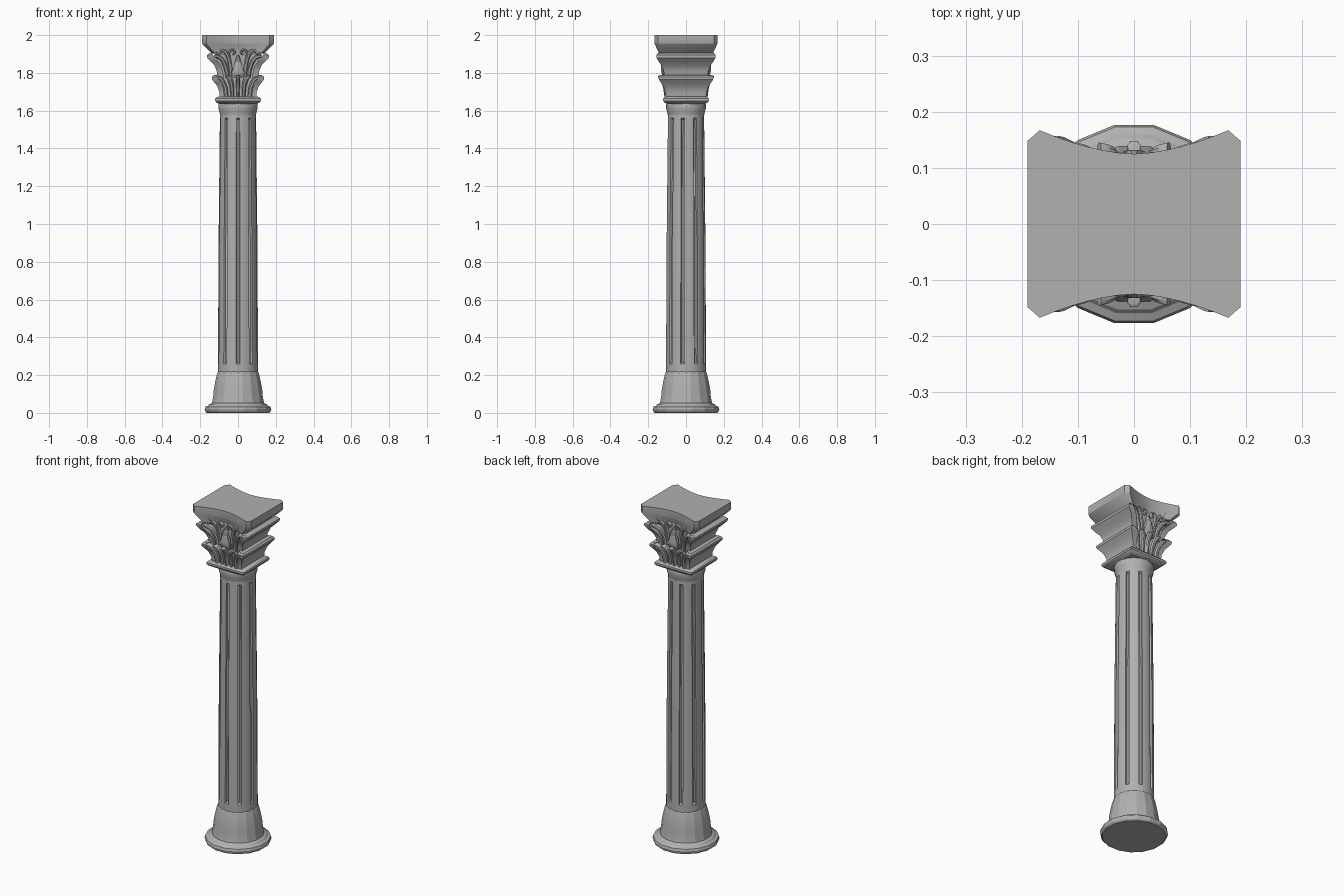
import bpy, bmesh
from math import sin, cos, pi, radians
from mathutils import Vector

if "Cube" in bpy.data.objects:
    bpy.data.objects.remove(bpy.data.objects["Cube"])

stone = bpy.data.materials.new("grey_stone")
stone.diffuse_color = (.44, .44, .44, 1)
stone.use_nodes = True
stone.node_tree.nodes["Principled BSDF"].inputs["Base Color"].default_value = stone.diffuse_color


def finish(name, bm, angle=35):
    bmesh.ops.recalc_face_normals(bm, faces=bm.faces)
    me = bpy.data.meshes.new(name)
    bm.to_mesh(me)
    bm.free()
    me.materials.append(stone)
    ob = bpy.data.objects.new(name, me)
    bpy.context.collection.objects.link(ob)
    bpy.ops.object.select_all(action='DESELECT')
    ob.select_set(True)
    bpy.context.view_layer.objects.active = ob
    bpy.ops.object.shade_smooth_by_angle(angle=radians(angle))
    return ob


def skin(bm, rings):
    """Bridge closed rings of equal length and cap both ends."""
    vs = [[bm.verts.new(p) for p in r] for r in rings]
    n = len(vs[0])
    for a, b in zip(vs, vs[1:]):
        for i in range(n):
            j = (i + 1) % n
            bm.faces.new((a[i], a[j], b[j], b[i]))
    bm.faces.new(vs[0])
    bm.faces.new(vs[-1])


def lathe(name, profile, n=16, angle=35):
    bm = bmesh.new()
    skin(bm, [[(r * cos(2 * pi * (i + .5) / n), r * sin(2 * pi * (i + .5) / n), z)
               for i in range(n)] for r, z in profile])
    return finish(name, bm, angle)


def box_ring(x0, x1, hy, z):
    return [(x0, -hy, z), (x1, -hy, z), (x1, hy, z), (x0, hy, z)]


# flared round base
lathe("base", [(.168, 0), (.176, .007), (.18, .02), (.176, .032), (.162, .038),
               (.155, .046), (.141, .052), (.134, .085), (.131, .12), (.124, .16),
               (.116, .195), (.11, .215), (.104, .222)], angle=20)

# shaft with nine flutes, one facing the front
bm = bmesh.new()
rings = []
for z, r, d in [(.21, .106, 0), (.26, .106, 0), (.268, .106, 1), (.9, .103, 1),
                (1.552, .096, 1), (1.56, .096, 0), (1.6, .095, 0)]:
    ring = []
    for k in range(9):
        for off, dep in [(-20, 0), (-12, 0), (-5.5, 0), (-4.5, .010), (0, .013),
                         (4.5, .010), (5.5, 0), (12, 0)]:
            a = radians(-90 + 40 * k + off)
            rr = r - dep * d
            ring.append((rr * cos(a), rr * sin(a), z))
    rings.append(ring)
skin(bm, rings)
finish("fluted_shaft", bm, 30)

# round neck
lathe("neck", [(.096, 1.575), (.099, 1.59), (.105, 1.61), (.106, 1.63), (.1, 1.65)], 18)

# square moulding under the capital
bm = bmesh.new()
skin(bm, [box_ring(-h, h, h, z) for h, z in
          [(.1, 1.635), (.106, 1.64), (.115, 1.644), (.121, 1.652), (.121, 1.664),
           (.115, 1.671), (.1, 1.675)]])
finish("square_moulding", bm)

# inner bell of the capital
bm = bmesh.new()
skin(bm, [box_ring(-hx, hx, hy, z) for z, hx, hy in
          [(1.665, .085, .095), (1.78, .10, .102), (1.87, .115, .11), (1.96, .13, .117)]])
finish("capital_bell", bm)

# stepped leaf slabs on the left and right: z, inner x, outer x, half depth
lower = [(1.668, .07, .096, .106), (1.70, .072, .099, .109), (1.73, .078, .110, .120),
         (1.752, .09, .127, .135), (1.765, .102, .138, .144), (1.778, .112, .139, .145),
         (1.787, .11, .13, .137), (1.79, .09, .112, .118)]
upper = [(1.775, .075, .108, .113), (1.81, .08, .113, .118), (1.84, .09, .125, .130),
         (1.86, .105, .145, .145), (1.88, .125, .164, .155), (1.894, .135, .165, .157),
         (1.904, .13, .152, .15), (1.908, .10, .128, .135)]
corner = [(1.895, .06, .122, .118), (1.92, .085, .14, .132), (1.958, .115, .17, .145)]
for s, side in ((-1, "left"), (1, "right")):
    for name, rows in (("lower_leaf", lower), ("upper_leaf", upper), ("corner_support", corner)):
        bm = bmesh.new()
        skin(bm, [box_ring(s * a, s * b, hy, z) for z, a, b, hy in rows])
        finish(f"{name}_{side}", bm)

# abacus with concave front and back, clipped corners and a sloping underside
half = [(.19, -.148), (.19, .148), (.168, .167)]
arc = [(x / 1000, .125 + .042 * (abs(x) / 168) ** 1.7) for x in range(140, -141, -28)]
outline = half + arc + [(-.168, .167), (-.19, .148), (-.19, -.148), (-.168, -.167)]
outline += [(-x, -y) for x, y in arc] + [(.168, -.167)]
bm = bmesh.new()
skin(bm, [[(x * kx, y * ky, z) for x, y in outline] for z, kx, ky in
          [(1.905, .74, .86), (1.953, .99, .99), (1.957, 1, 1), (2.0, 1, 1)]])
finish("abacus", bm)


# carved relief: ridged strips (x, z, half width, outward y) on front and back
def smooth_path(pts, sub=3):
    P = [Vector(p) for p in pts]
    out = []
    for i in range(len(P) - 1):
        a, b, c, d = P[max(i - 1, 0)], P[i], P[i + 1], P[min(i + 2, len(P) - 1)]
        for k in range(sub):
            t = k / sub
            out.append(.5 * (2 * b + (c - a) * t + (2 * a - 5 * b + 4 * c - d) * t ** 2
                             + (3 * b - a - 3 * c + d) * t ** 3))
    return out + [P[-1]]


def strip(name, pts, sides=(-1, 1), thick=.03):
    path = smooth_path(pts)
    bm = bmesh.new()
    for sx in sides:
        for sy in (-1, 1):
            rings = []
            for i, (x, z, w, y) in enumerate(path):
                p, q = path[max(i - 1, 0)], path[min(i + 1, len(path) - 1)]
                t = Vector((q[0] - p[0], q[1] - p[1])).normalized()
                nx, nz = -t.y * w, t.x * w
                rings.append([(sx * (x + nx * k), sy * (y - dy), z + nz * k) for k, dy in
                              [(-1, thick), (-1, .007), (-.45, 0), (.45, 0), (1, .007), (1, thick)]])
            skin(bm, rings)
    finish(name, bm)


strip("lower_outer_fronds", [(.062, 1.67, .011, .112), (.068, 1.72, .012, .12),
                             (.088, 1.765, .011, .137), (.112, 1.775, .006, .14)])
strip("lower_inner_fronds", [(.030, 1.67, .009, .112), (.032, 1.72, .011, .12),
                             (.042, 1.765, .013, .138), (.062, 1.782, .007, .145)])
strip("centre_stem", [(0, 1.67, .008, .114), (0, 1.74, .010, .125), (0, 1.778, .012, .148),
                      (0, 1.786, .011, .142)], sides=(1,))
strip("upper_fronds", [(.055, 1.775, .010, .118), (.065, 1.83, .011, .124),
                       (.088, 1.875, .011, .14), (.12, 1.888, .009, .148), (.138, 1.87, .004, .148)])
strip("arching_fronds", [(.038, 1.78, .008, .116), (.045, 1.85, .009, .122), (.062, 1.905, .010, .13),
                         (.085, 1.918, .008, .135), (.105, 1.9, .004, .136)])
# curled volutes near the top centre
curl = [(.03, 1.79, .004, .116), (.037, 1.84, .005, .12), (.046, 1.885, .006, .124)]
curl += [(.028 + (.019 - .0022 * k) * cos(k * pi / 4), 1.907 + (.019 - .0022 * k) * sin(k * pi / 4),
          .006, .128) for k in range(7)]
strip("volutes", curl)
# central bud
strip("bud", [(0, 1.775, .03, .118), (0, 1.80, .031, .13), (0, 1.835, .022, .132),
              (0, 1.87, .013, .13), (0, 1.895, .006, .122)], sides=(1,))
